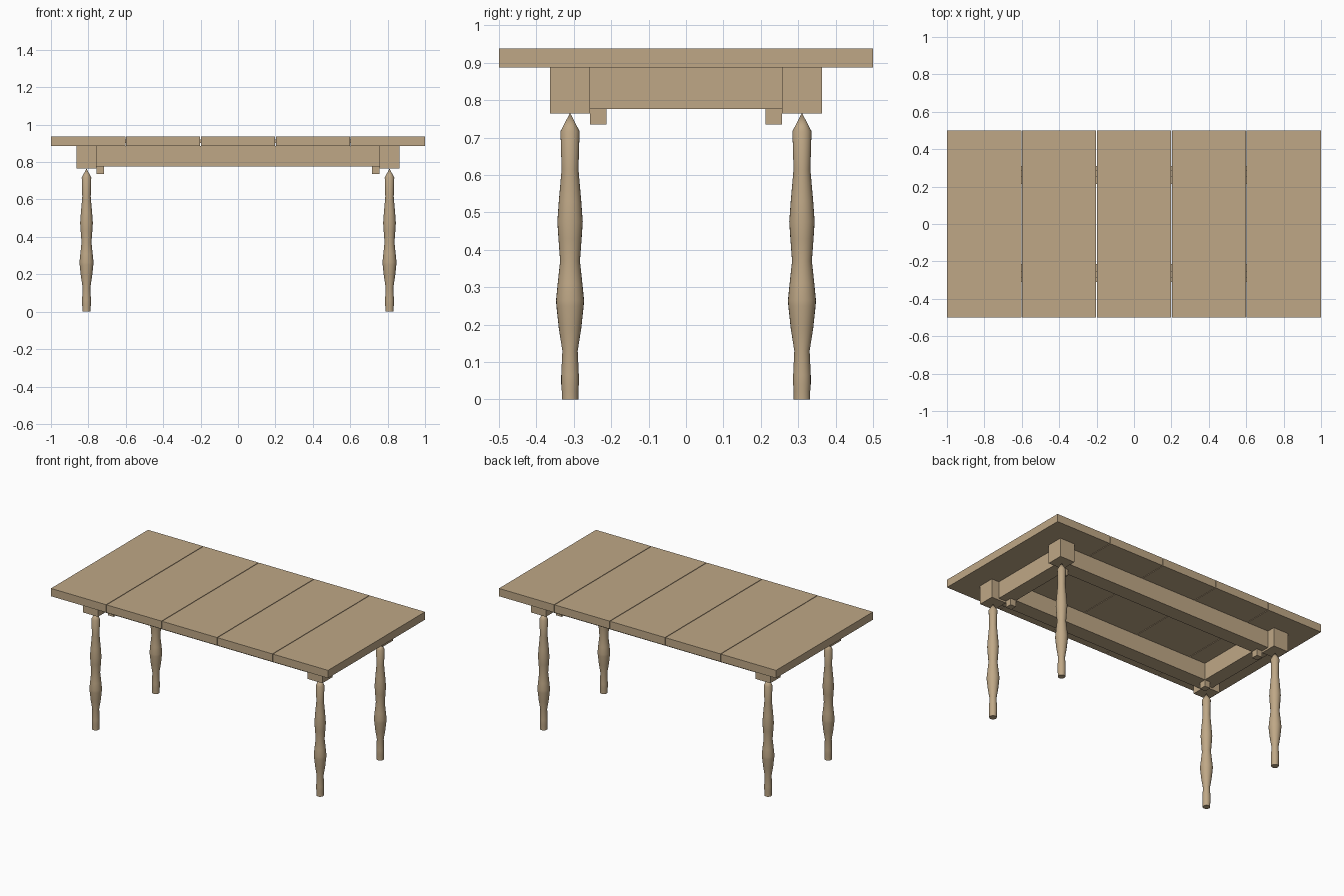
import bpy, bmesh, math

if "Cube" in bpy.data.objects:
    bpy.data.objects.remove(bpy.data.objects["Cube"])

wood = bpy.data.materials.new("wood")
wood.diffuse_color = (0.52, 0.39, 0.24, 1)
wood.use_nodes = True
wood.node_tree.nodes["Principled BSDF"].inputs["Base Color"].default_value = wood.diffuse_color


def finish(name, bm):
    bmesh.ops.recalc_face_normals(bm, faces=bm.faces)
    me = bpy.data.meshes.new(name)
    bm.to_mesh(me)
    bm.free()
    me.materials.append(wood)
    ob = bpy.data.objects.new(name, me)
    bpy.context.collection.objects.link(ob)
    return ob


def box(name, x0, x1, y0, y1, z0, z1):
    bm = bmesh.new()
    bmesh.ops.create_cube(bm, size=1)
    for v in bm.verts:
        v.co.x = x0 if v.co.x < 0 else x1
        v.co.y = y0 if v.co.y < 0 else y1
        v.co.z = z0 if v.co.z < 0 else z1
    return finish(name, bm)


def lathe(name, profile, cx, cy, sides=24):
    bm = bmesh.new()
    vs = [bm.verts.new((cx + r, cy, z)) for r, z in profile]
    edges = [bm.edges.new(p) for p in zip(vs, vs[1:])]
    bmesh.ops.spin(bm, geom=vs + edges, cent=(cx, cy, 0), axis=(0, 0, 1),
                   angle=math.tau, steps=sides)
    bmesh.ops.remove_doubles(bm, verts=bm.verts, dist=1e-5)
    ob = finish(name, bm)
    bpy.ops.object.select_all(action='DESELECT')
    ob.select_set(True)
    bpy.context.view_layer.objects.active = ob
    bpy.ops.object.shade_smooth_by_angle(angle=math.radians(30))
    return ob


TOP, UNDER = 0.938, 0.887

# Five table boards with narrow gaps between them
gaps = {-0.6: 0.002, -0.2: 0.002, 0.2: 0.002, 0.6: 0.002}
cuts = sorted(gaps)
starts = [-1] + [c + gaps[c] for c in cuts]
ends = [c - gaps[c] for c in cuts] + [1]
for i, (a, b) in enumerate(zip(starts, ends)):
    box(f"top_board_{i + 1}", a, b, -0.5, 0.5, UNDER, TOP)

# Alignment pegs bridging the gaps
for c in cuts:
    for y in (-0.27, 0.27):
        box("board_peg", c - 0.003, c + 0.003, y - 0.015, y + 0.015, 0.902, 0.922)

# Apron rails under the top
for s in (-1, 1):
    y = sorted((s * 0.213, s * 0.31))
    box("long_rail", -0.757, 0.757, *y, 0.777, UNDER)
    x = sorted((s * 0.717, s * 0.81))
    box("end_rail", *x, -0.257, 0.257, 0.777, UNDER)

# Corner blocks, small inner blocks and turned legs
leg_profile = [(0, 0), (0.022, 0), (0.022, 0.022), (0.0235, 0.04), (0.0235, 0.065),
               (0.0205, 0.13), (0.030, 0.19), (0.0365, 0.25), (0.0375, 0.265),
               (0.033, 0.31), (0.0265, 0.37), (0.031, 0.43), (0.034, 0.475),
               (0.030, 0.53), (0.0225, 0.615), (0.0255, 0.717), (0, 0.766)]
for sx in (-1, 1):
    for sy in (-1, 1):
        cx, cy = sx * 0.81, sy * 0.31
        box("corner_block", cx - 0.053, cx + 0.053, cy - 0.053, cy + 0.053, 0.765, UNDER)
        bx, by = sx * 0.737, sy * 0.235
        box("inner_block", bx - 0.02, bx + 0.02, by - 0.022, by + 0.022, 0.735, 0.777)
        lathe("turned_leg", leg_profile, cx, cy)
